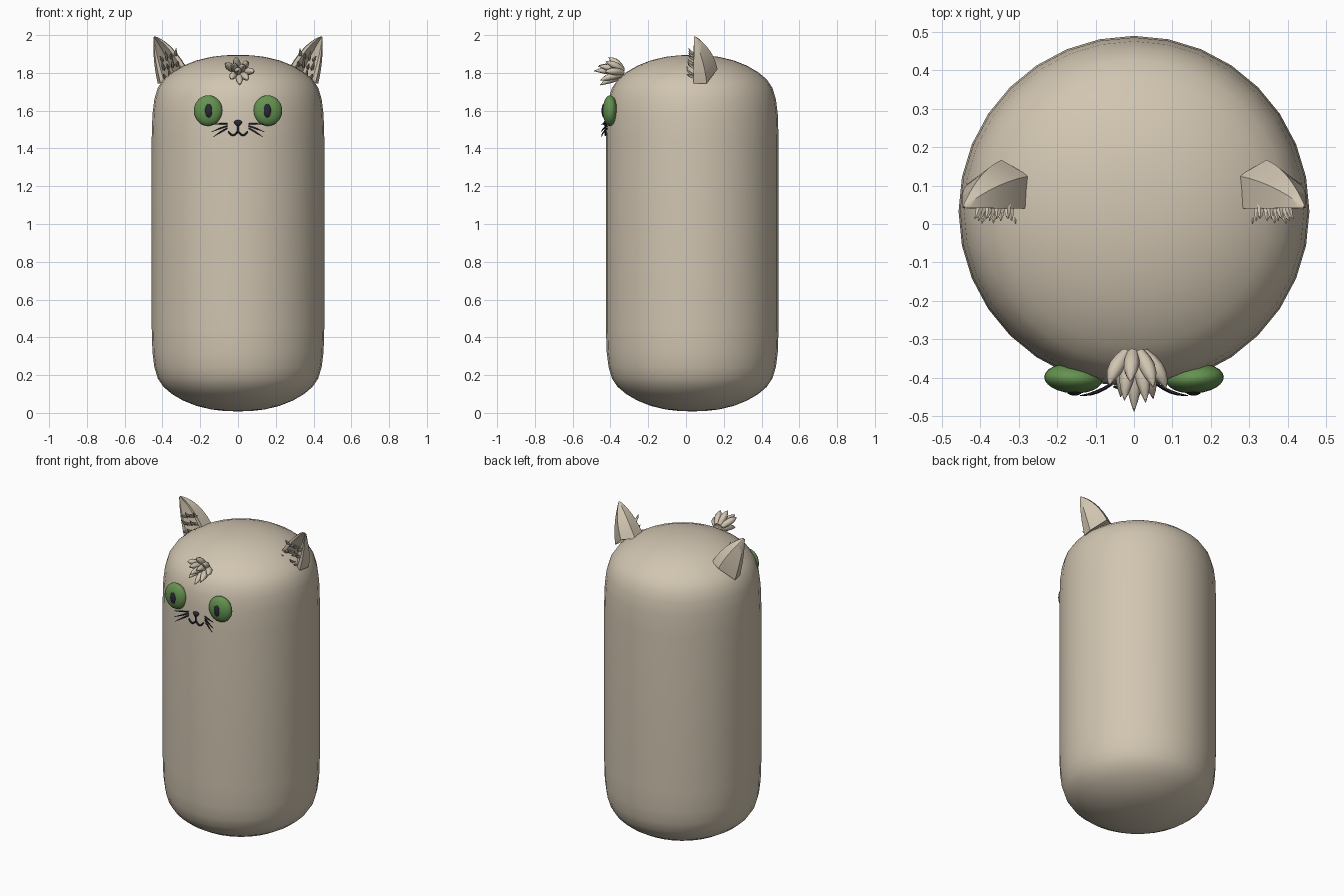
import bpy, bmesh, math
from mathutils import Vector

if "Cube" in bpy.data.objects:
    bpy.data.objects.remove(bpy.data.objects["Cube"], do_unlink=True)

CY = 0.033      # body axis offset in y
R = 0.457       # body radius


def material(name, rgb):
    m = bpy.data.materials.new(name)
    m.use_nodes = True
    m.diffuse_color = (*rgb, 1)
    bsdf = m.node_tree.nodes["Principled BSDF"]
    bsdf.inputs["Base Color"].default_value = (*rgb, 1)
    bsdf.inputs["Roughness"].default_value = 0.8
    return m


FUR = material("beige fur", (0.64, 0.56, 0.44))
GREEN = material("eye green", (0.13, 0.29, 0.08))
DARK = material("dark charcoal", (0.022, 0.02, 0.035))


def finish(name, bm, mat, angle=60):
    bmesh.ops.recalc_face_normals(bm, faces=bm.faces)
    mesh = bpy.data.meshes.new(name)
    bm.to_mesh(mesh)
    bm.free()
    mesh.materials.append(mat)
    ob = bpy.data.objects.new(name, mesh)
    bpy.context.collection.objects.link(ob)
    bpy.ops.object.select_all(action='DESELECT')
    ob.select_set(True)
    bpy.context.view_layer.objects.active = ob
    bpy.ops.object.shade_smooth_by_angle(angle=math.radians(angle))
    return ob


def loft(bm, rings):
    """Skin a list of closed point rings and cap both ends."""
    loops = [[bm.verts.new(p) for p in ring] for ring in rings]
    n = len(loops[0])
    for a, b in zip(loops, loops[1:]):
        for i in range(n):
            j = (i + 1) % n
            bm.faces.new((a[i], a[j], b[j], b[i]))
    bm.faces.new(loops[0][::-1])
    bm.faces.new(loops[-1])


def strand(bm, a, mid, b, radii, sides=6):
    """Tapered tube along a quadratic curve."""
    a, mid, b = Vector(a), Vector(mid), Vector(b)
    rings = []
    for k, r in enumerate(radii):
        t = k / (len(radii) - 1)
        p = a * (1 - t) ** 2 + mid * 2 * t * (1 - t) + b * t * t
        d = ((mid - a) * (1 - t) + (b - mid) * t).normalized()
        u = d.cross(Vector((0.3, 0.2, 1))).normalized()
        v = d.cross(u)
        turns = [2 * math.pi * i / sides for i in range(sides)]
        rings.append([p + (u * math.cos(q) + v * math.sin(q)) * r for q in turns])
    loft(bm, rings)


def ellipsoid(name, centre, size, mat, turn=0):
    bm = bmesh.new()
    bmesh.ops.create_uvsphere(bm, u_segments=24, v_segments=14, radius=1)
    ob = finish(name, bm, mat)
    ob.location, ob.scale = centre, size
    ob.rotation_euler.z = turn
    return ob


def face_y(x):
    return CY - math.sqrt(R * R - x * x)


# Body: domed cylinder
top = [(0.457, 1.45), (0.453, 1.58), (0.443, 1.66), (0.425, 1.72), (0.395, 1.765),
       (0.35, 1.803), (0.29, 1.838), (0.22, 1.866), (0.14, 1.885), (0.07, 1.893), (0.003, 1.895)]
profile = [(r, 1.903 - z) for r, z in reversed(top)] + top
bm = bmesh.new()
loft(bm, [[(r * math.cos(q), CY + r * math.sin(q), z)
           for q in [2 * math.pi * i / 32 for i in range(32)]] for r, z in profile])
finish("body", bm, FUR)

# Ears: hollow curved cones, with fur inside
BACK = [(0.41, 0.04, 1.745), (0.425, 0.11, 1.745), (0.345, 0.167, 1.82),
        (0.273, 0.125, 1.83), (0.277, 0.04, 1.83)]
HOLLOW = [(0.297, 0.04, 1.822), (0.34, 0.115, 1.80), (0.393, 0.04, 1.765)]
TIP = Vector((0.447, 0.042, 1.995))
for side, s in (("left", 1), ("right", -1)):
    bm = bmesh.new()
    rings = []
    for t in (0, 0.15, 0.3, 0.45, 0.6, 0.75, 0.88, 0.97):
        ring = []
        for p in BACK + HOLLOW:
            q = Vector(p).lerp(TIP, t)
            bulge = 4 * t * (1 - t)
            inner = (0.41 - p[0]) / 0.14
            q += Vector((0.008 - 0.008 * inner, 0.15 * (p[1] - 0.04), 0.032 * inner)) * bulge
            ring.append((s * q.x, q.y, q.z))
        rings.append(ring)
    loft(bm, rings)
    finish(side + "_ear", bm, FUR, 50)

    bm = bmesh.new()
    for i in range(12):
        t = i / 11
        row = i % 3
        x = 0.315 + 0.085 * t
        z = 1.80 + 0.05 * row - 0.025 * t
        tip = (s * (x + 0.022 * (t - 0.3)), 0.002 + 0.006 * row, z + 0.035 - 0.02 * (i % 2))
        strand(bm, (s * x, 0.075, z - 0.01), (s * x, 0.025, z), tip,
               (0.007, 0.01, 0.009, 0.006, 0.001), 5)
    finish(side + "_ear_fur", bm, FUR)

# Forehead tuft: fan of curved locks
bm = bmesh.new()
for tip in [(-0.065, -0.42, 1.85), (-0.01, -0.41, 1.882), (0.05, -0.425, 1.86),
            (0.083, -0.43, 1.805), (0.05, -0.455, 1.76), (0.01, -0.455, 1.735),
            (-0.035, -0.45, 1.765), (0, -0.488, 1.81), (-0.025, -0.46, 1.84),
            (0.03, -0.465, 1.835)]:
    tip = Vector(tip)
    root = Vector((tip.x * 0.3, -0.335, 1.80 + (tip.z - 1.8) * 0.2))
    mid = root.lerp(tip, 0.55) + Vector((tip.x * 0.2, 0, 0.012))
    strand(bm, root, mid, tip, (0.014, 0.019, 0.021, 0.018, 0.011, 0.001), 7)
finish("forehead_tuft", bm, FUR)

# Eyes, pupils and whiskers
for side, s in (("left", 1), ("right", -1)):
    ellipsoid(side + "_eye", (s * 0.158, -0.402, 1.6), (0.076, 0.039, 0.081), GREEN, s * 0.06)
    ellipsoid(side + "_pupil", (s * 0.155, -0.436, 1.6), (0.02, 0.011, 0.036), DARK)
    bm = bmesh.new()
    for z0, x1, z1 in ((1.53, 0.14, 1.526), (1.518, 0.14, 1.487), (1.506, 0.132, 1.46)):
        a = Vector((s * 0.058, face_y(0.058) + 0.004, z0))
        b = Vector((s * x1, -0.447, z1))
        strand(bm, a, a.lerp(b, 0.5) + Vector((0, -0.012, 0.004)), b,
               (0.004, 0.004, 0.004, 0.003, 0.001))
    finish(side + "_whiskers", bm, DARK)

# Nose: rounded triangle, wide at the top
bm = bmesh.new()
bmesh.ops.create_uvsphere(bm, u_segments=16, v_segments=10, radius=1)
for v in bm.verts:
    width = 0.019 + 0.01 * v.co.z
    v.co = (v.co.x * width, v.co.y * 0.012 - 0.425, v.co.z * 0.017 + 1.533)
finish("nose", bm, DARK)

# Mouth: stem and two curls
bm = bmesh.new()
strand(bm, (0, -0.427, 1.525), (0, -0.429, 1.51), (0, -0.427, 1.488), (0.005,) * 4)
for s in (1, -1):
    strand(bm, (0, -0.427, 1.492), (s * 0.026, -0.427, 1.448),
           (s * 0.052, face_y(0.052) - 0.003, 1.492), (0.005,) * 7 + (0.003,))
finish("mouth", bm, DARK)
